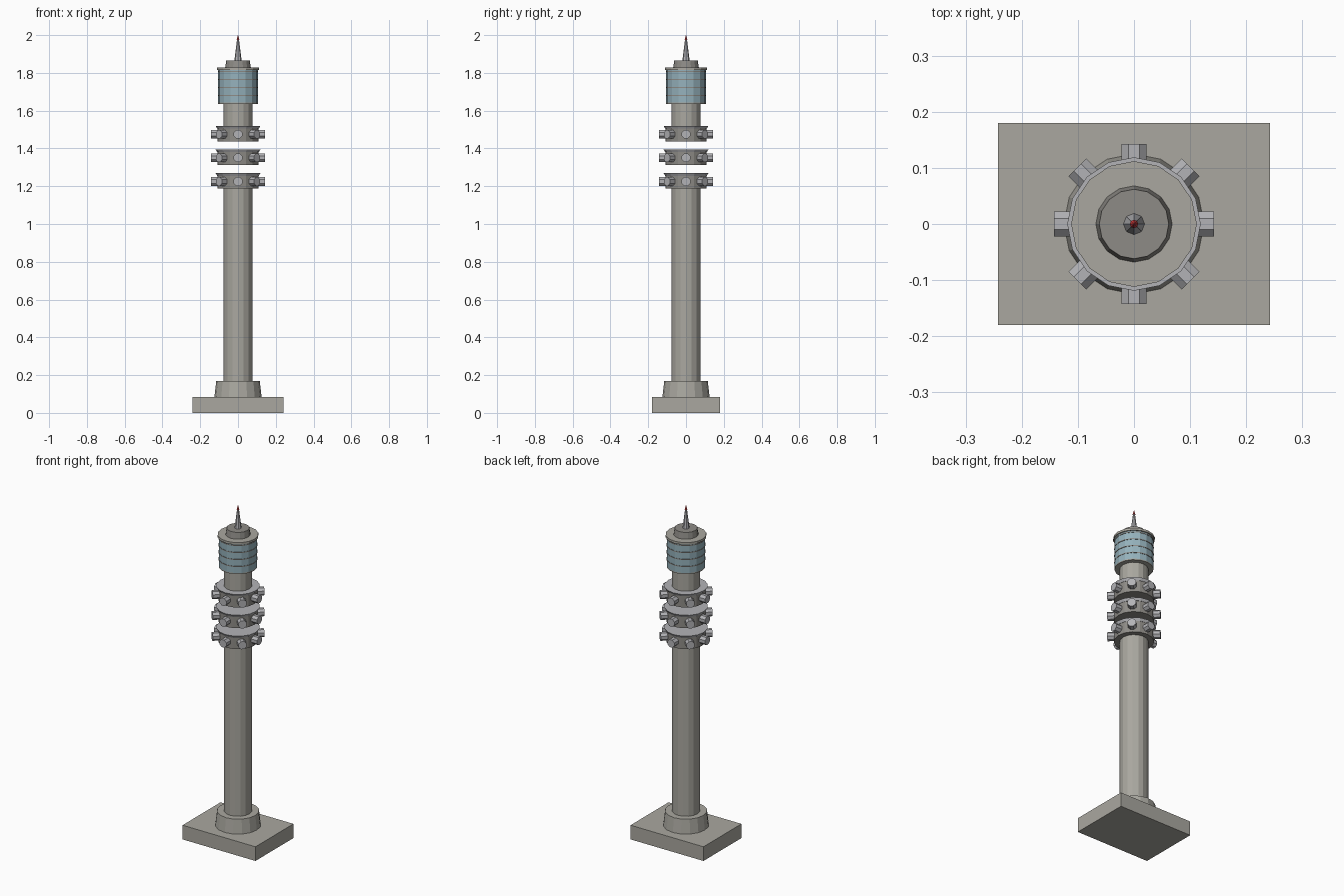
import bpy
from math import pi, cos, sin

if "Cube" in bpy.data.objects:
    bpy.data.objects.remove(bpy.data.objects["Cube"])


def material(name, rgb):
    m = bpy.data.materials.new(name)
    m.diffuse_color = (*rgb, 1)
    m.use_nodes = True
    m.node_tree.nodes["Principled BSDF"].inputs["Base Color"].default_value = m.diffuse_color
    return m


STONE = material("stone", (0.40, 0.39, 0.35))
DARK = material("dark_stone", (0.27, 0.26, 0.24))
METAL = material("metal", (0.45, 0.45, 0.47))
GLASS = material("glass", (0.30, 0.44, 0.50))
RED = material("red", (0.7, 0.05, 0.05))


def lathe(name, profile, mat, sides=16):
    """Closed solid of revolution from (radius, z) points, bottom to top."""
    verts = [(r * cos(2 * pi * i / sides), r * sin(2 * pi * i / sides), z)
             for r, z in profile for i in range(sides)]
    faces = [(k * sides + i, k * sides + (i + 1) % sides,
              (k + 1) * sides + (i + 1) % sides, (k + 1) * sides + i)
             for k in range(len(profile) - 1) for i in range(sides)]
    faces.append(tuple(reversed(range(sides))))
    faces.append(tuple(range(len(verts) - sides, len(verts))))
    mesh = bpy.data.meshes.new(name)
    mesh.from_pydata(verts, [], faces)
    mesh.materials.append(mat)
    ob = bpy.data.objects.new(name, mesh)
    bpy.context.collection.objects.link(ob)
    return ob


# Rectangular foundation
bpy.ops.mesh.primitive_cube_add(size=1, location=(0, 0, 0.0425))
base = bpy.context.object
base.name = "foundation"
base.scale = (0.484, 0.36, 0.085)
base.data.materials.append(STONE)

# Collar and the two shaft sections
lathe("collar", [(0.125, 0.085), (0.115, 0.17)], STONE)
lathe("lower_shaft", [(0.077, 0.16), (0.077, 1.20)], STONE)
lathe("upper_shaft", [(0.077, 1.50), (0.077, 1.65)], STONE)

# Three separate antenna platforms, each with a lip and eight drums
for n, z in enumerate((1.187, 1.312, 1.437), 1):
    lathe(f"platform_{n}", [(0.108, z), (0.108, z + 0.068)], DARK)
    lathe(f"platform_lip_{n}", [(0.110, z + 0.068), (0.119, z + 0.083)], METAL)
    for k in range(8):
        a = k * pi / 4
        drum = lathe(f"antenna_drum_{n}_{k + 1}", [(0.0245, 0.09), (0.0245, 0.143)],
                     METAL, 8)
        for v in drum.data.vertices:      # turn a flat side to the top
            x, y = v.co.x, v.co.y
            c, s = cos(pi / 8), sin(pi / 8)
            v.co.x, v.co.y = x * c - y * s, x * s + y * c
        drum.rotation_euler = (0, pi / 2, a)
        drum.location.z = z + 0.038

# Glazed observation cabin with thin floor bands
lathe("cabin_floor", [(0.105, 1.635), (0.105, 1.642)], STONE)
lathe("cabin_glass", [(0.105, 1.642), (0.105, 1.815)], GLASS)
for n in range(4):
    z = 1.678 + n * 0.042
    lathe(f"cabin_band_{n + 1}", [(0.107, z), (0.107, z + 0.005)], DARK)
lathe("cabin_roof", [(0.112, 1.815), (0.112, 1.828)], STONE)

# Roof cap, mast and warning light
lathe("roof_cap", [(0.068, 1.828), (0.062, 1.866)], DARK)
lathe("mast", [(0.019, 1.866), (0.005, 1.98)], METAL, 8)
lathe("warning_light", [(0.0075, 1.974), (0.0008, 2.0)], RED, 8)
